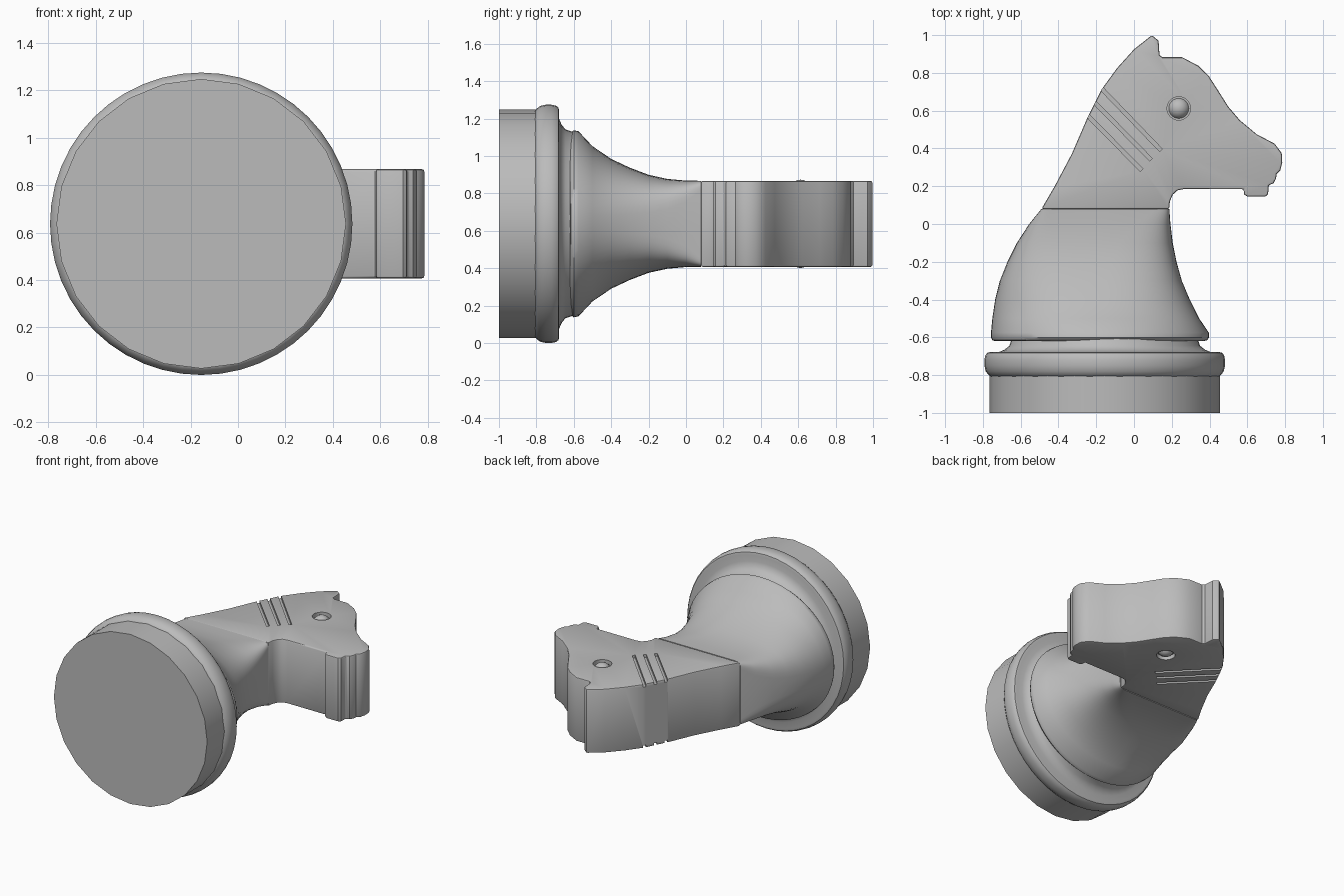
import bpy, bmesh
from math import sin, cos, pi, atan2, copysign
from mathutils import Matrix, Vector

cube = bpy.data.objects.get("Cube")
if cube:
    bpy.data.objects.remove(cube, do_unlink=True)

AX, AZ = -0.155, 0.637      # axis of the turned base
HALF = 0.23                 # half thickness of the head

grey = bpy.data.materials.new("plain grey")
grey.use_nodes = True
grey.diffuse_color = (0.5, 0.5, 0.5, 1)
grey.node_tree.nodes["Principled BSDF"].inputs["Base Color"].default_value = (0.5, 0.5, 0.5, 1)


def finish(name, bm):
    bmesh.ops.recalc_face_normals(bm, faces=bm.faces)
    mesh = bpy.data.meshes.new(name)
    bm.to_mesh(mesh)
    bm.free()
    mesh.materials.append(grey)
    ob = bpy.data.objects.new(name, mesh)
    bpy.context.collection.objects.link(ob)
    return ob


def activate(ob):
    bpy.ops.object.select_all(action="DESELECT")
    ob.select_set(True)
    bpy.context.view_layer.objects.active = ob


def smooth(ob, angle=35):
    activate(ob)
    bpy.ops.object.shade_smooth_by_angle(angle=angle * pi / 180)


def loft(name, rings):
    """Skin a stack of equal-length rings and cap both ends."""
    bm = bmesh.new()
    loops = [[bm.verts.new(p) for p in ring] for ring in rings]
    n = len(loops[0])
    for a, b in zip(loops, loops[1:]):
        for i in range(n):
            j = (i + 1) % n
            bm.faces.new((a[i], a[j], b[j], b[i]))
    bm.faces.new(loops[0])
    bm.faces.new(loops[-1])
    return finish(name, bm)


def section(y, x0, x1, h, power=2, n=48):
    """Superellipse ring: round at power 2, boxy at high power."""
    def bend(v):
        return copysign(abs(v) ** (2 / power), v) if abs(v) > 1e-6 else 0
    mid, half = (x0 + x1) / 2, (x1 - x0) / 2
    angles = [2 * pi * i / n for i in range(n)]
    return [(mid + half * bend(cos(a)), y, AZ + h * bend(sin(a))) for a in angles]


def turned(name, profile, n):
    smooth(loft(name, [section(y, AX - r, AX + r, r, n=n) for y, r in profile]))


# Turned foot and rim
turned("base_foot", [(-1, 0.61), (-0.78, 0.61)], 24)
turned("base_rim", [(-0.81, 0.6), (-0.8, 0.615), (-0.78, 0.63), (-0.75, 0.637),
                    (-0.72, 0.637), (-0.695, 0.632), (-0.682, 0.622), (-0.678, 0.605),
                    (-0.678, 0.56), (-0.665, 0.53), (-0.645, 0.505), (-0.6, 0.49)], 48)

# Flared body, round at the foot and square at the neck
body_rows = [
    (-0.62, -0.735, 0.37, 0.47, 2), (-0.615, -0.75, 0.388, 0.488, 2),
    (-0.6, -0.757, 0.398, 0.5, 2), (-0.575, -0.757, 0.396, 0.495, 2),
    (-0.5, -0.75, 0.345, 0.415, 2.1), (-0.4, -0.735, 0.295, 0.347, 2.3),
    (-0.3, -0.71, 0.253, 0.3, 2.7), (-0.2, -0.67, 0.225, 0.262, 3.2),
    (-0.1, -0.62, 0.205, 0.24, 4.2), (0, -0.555, 0.193, 0.231, 7),
    (0.08, -0.49, 0.187, 0.23, 20)]
smooth(loft("body", [section(*row, n=64) for row in body_rows]), 40)

# Head cut from a side outline
outline = [
    (0.187, 0.08), (0.19, 0.12), (0.205, 0.155), (0.23, 0.178), (0.265, 0.185),
    (0.58, 0.185), (0.583, 0.157), (0.6, 0.145), (0.695, 0.145), (0.71, 0.157),
    (0.713, 0.205), (0.738, 0.215), (0.752, 0.24), (0.755, 0.265), (0.775, 0.285),
    (0.785, 0.325), (0.782, 0.375), (0.745, 0.425), (0.65, 0.475), (0.56, 0.55),
    (0.5, 0.62), (0.44, 0.715), (0.395, 0.785), (0.34, 0.838), (0.255, 0.883),
    (0.15, 0.883), (0.135, 0.895), (0.13, 0.97), (0.095, 1), (0, 0.925),
    (-0.09, 0.825), (-0.17, 0.715), (-0.25, 0.555), (-0.33, 0.37), (-0.42, 0.2),
    (-0.49, 0.08)]
head = loft("head", [[(x, y, AZ + s * HALF) for x, y in outline] for s in (-1, 1)])
bevel = head.modifiers.new("soft_edges", "BEVEL")
bevel.width, bevel.segments = 0.01, 2
bevel.limit_method, bevel.angle_limit = "ANGLE", pi / 3

# Mane grooves and eye sockets on both cheeks
grooves = [((-0.2, 0.746), (0.143, 0.39)), ((-0.25, 0.686), (0.09, 0.34)),
           ((-0.29, 0.62), (0.04, 0.285))]
eye = (0.237, 0.612)
bm = bmesh.new()
for side in (-1, 1):
    z = AZ + side * HALF
    for start, end in grooves:
        a, b = Vector(start), Vector(end)
        d, mid = b - a, (a + b) / 2
        place = (Matrix.Translation((mid.x, mid.y, z)) @ Matrix.Rotation(atan2(d.y, d.x), 4, "Z")
                 @ Matrix.Diagonal((d.length, 0.02, 0.04, 1)))
        bmesh.ops.create_cube(bm, size=1, matrix=place)
    bmesh.ops.create_cone(bm, cap_ends=True, segments=32, radius1=0.062, radius2=0.062,
                          depth=0.06, matrix=Matrix.Translation((*eye, z)))
cutter = finish("head_cutter", bm)
cutter.hide_render = True
cut = head.modifiers.new("carving", "BOOLEAN")
cut.operation, cut.solver, cut.object = "DIFFERENCE", "EXACT", cutter
activate(head)
for mod in ("soft_edges", "carving"):
    bpy.ops.object.modifier_apply(modifier=mod)
bpy.data.objects.remove(cutter, do_unlink=True)
smooth(head)

# Eyeballs sitting in the sockets
for side, name in ((1, "upper_eye"), (-1, "lower_eye")):
    bm = bmesh.new()
    bmesh.ops.create_uvsphere(
        bm, u_segments=24, v_segments=12, radius=0.058,
        matrix=Matrix.Translation((*eye, AZ + side * (HALF - 0.052))))
    smooth(finish(name, bm), 60)
